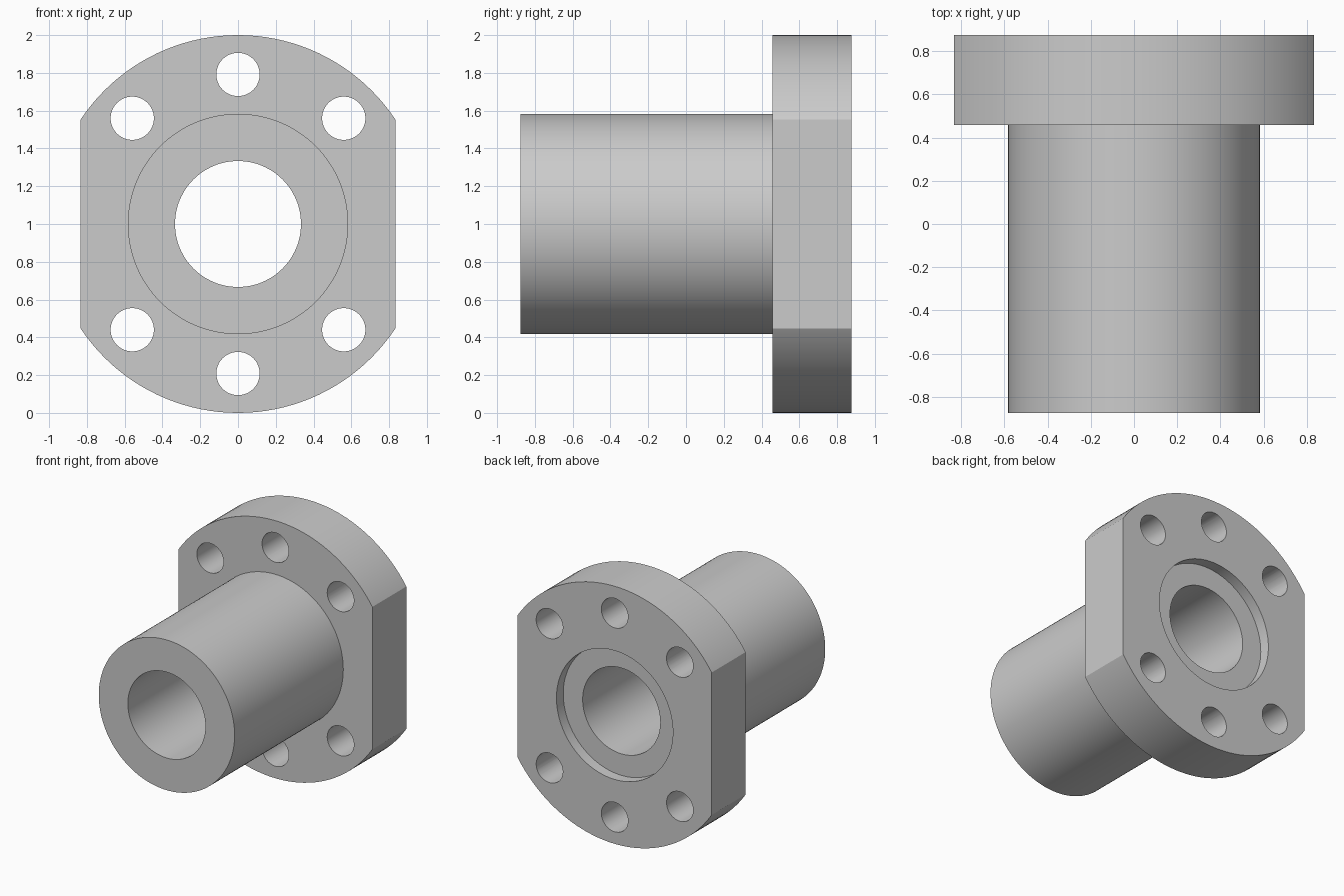
import bpy
import bmesh
from math import radians, sin, cos, pi
from mathutils import Matrix, Vector

cube = bpy.data.objects.get("Cube")
if cube:
    bpy.data.objects.remove(cube, do_unlink=True)

# Dimensions are in drafting units, 24 of them to one scene unit
U = 1 / 24
SEGMENTS = 128
CENTRE_Z = 1.0
BACK = 21 * U
FRONT = -BACK
FLANGE_FRONT = BACK - 10 * U
RECESS_FLOOR = BACK - 2 * U

steel = bpy.data.materials.new("plain grey")
steel.use_nodes = True
grey = (0.6, 0.6, 0.6, 1)
steel.diffuse_color = grey
steel.node_tree.nodes["Principled BSDF"].inputs["Base Color"].default_value = grey


def finish(name, bm):
    """Turn a bmesh into a linked object."""
    bmesh.ops.recalc_face_normals(bm, faces=bm.faces)
    mesh = bpy.data.meshes.new(name)
    bm.to_mesh(mesh)
    bm.free()
    mesh.materials.append(steel)
    obj = bpy.data.objects.new(name, mesh)
    bpy.context.collection.objects.link(obj)
    return obj


def lathe(name, profile):
    """Revolve a closed (radius, y) profile around the bore axis."""
    bm = bmesh.new()
    rings = []
    for i in range(SEGMENTS):
        a = 2 * pi * i / SEGMENTS
        rings.append([bm.verts.new((r * sin(a), y, CENTRE_Z + r * cos(a)))
                      for r, y in profile])
    n = len(profile)
    for i, ring in enumerate(rings):
        following = rings[(i + 1) % SEGMENTS]
        for j in range(n):
            k = (j + 1) % n
            bm.faces.new((ring[j], ring[k], following[k], following[j]))
    return finish(name, bm)


# Sleeve, flange, through bore and shallow rear recess in one turned profile
body_r, flange_r, bore_r, recess_r = 14 * U, 24 * U, 8 * U, 12 * U
nut = lathe("flanged_sleeve", [
    (bore_r, FRONT), (body_r, FRONT), (body_r, FLANGE_FRONT),
    (flange_r, FLANGE_FRONT), (flange_r, BACK), (recess_r, BACK),
    (recess_r, RECESS_FLOOR), (bore_r, RECESS_FLOOR)])

# Cutters for the two side flats
bm = bmesh.new()
for side in (-1, 1):
    place = Matrix.Translation((side * (20 * U + 0.5), 0, CENTRE_Z))
    bmesh.ops.create_cube(bm, size=1, matrix=place @ Matrix.Diagonal((1, 3, 3, 1)))
flats = finish("flat_cutter", bm)

# Cutters for the six bolt holes
bm = bmesh.new()
for angle in (0, 45, 135, 180, 225, 315):
    a = radians(angle)
    spot = Vector((sin(a), 0, cos(a))) * 19 * U
    spot += Vector((0, (FLANGE_FRONT + BACK) / 2, CENTRE_Z))
    bmesh.ops.create_cone(
        bm, cap_ends=True, segments=48, radius1=2.75 * U, radius2=2.75 * U,
        depth=0.6, matrix=Matrix.Translation(spot) @ Matrix.Rotation(pi / 2, 4, "X"))
holes = finish("bolt_hole_cutter", bm)

# Cut, then discard the cutters
bpy.ops.object.select_all(action="DESELECT")
nut.select_set(True)
bpy.context.view_layer.objects.active = nut
for cutter in (flats, holes):
    cutter.hide_render = True
    mod = nut.modifiers.new(cutter.name, "BOOLEAN")
    mod.operation = "DIFFERENCE"
    mod.solver = "EXACT"
    mod.object = cutter
    bpy.ops.object.modifier_apply(modifier=mod.name)
    bpy.data.objects.remove(cutter, do_unlink=True)

bpy.ops.object.shade_smooth_by_angle(angle=radians(30))
